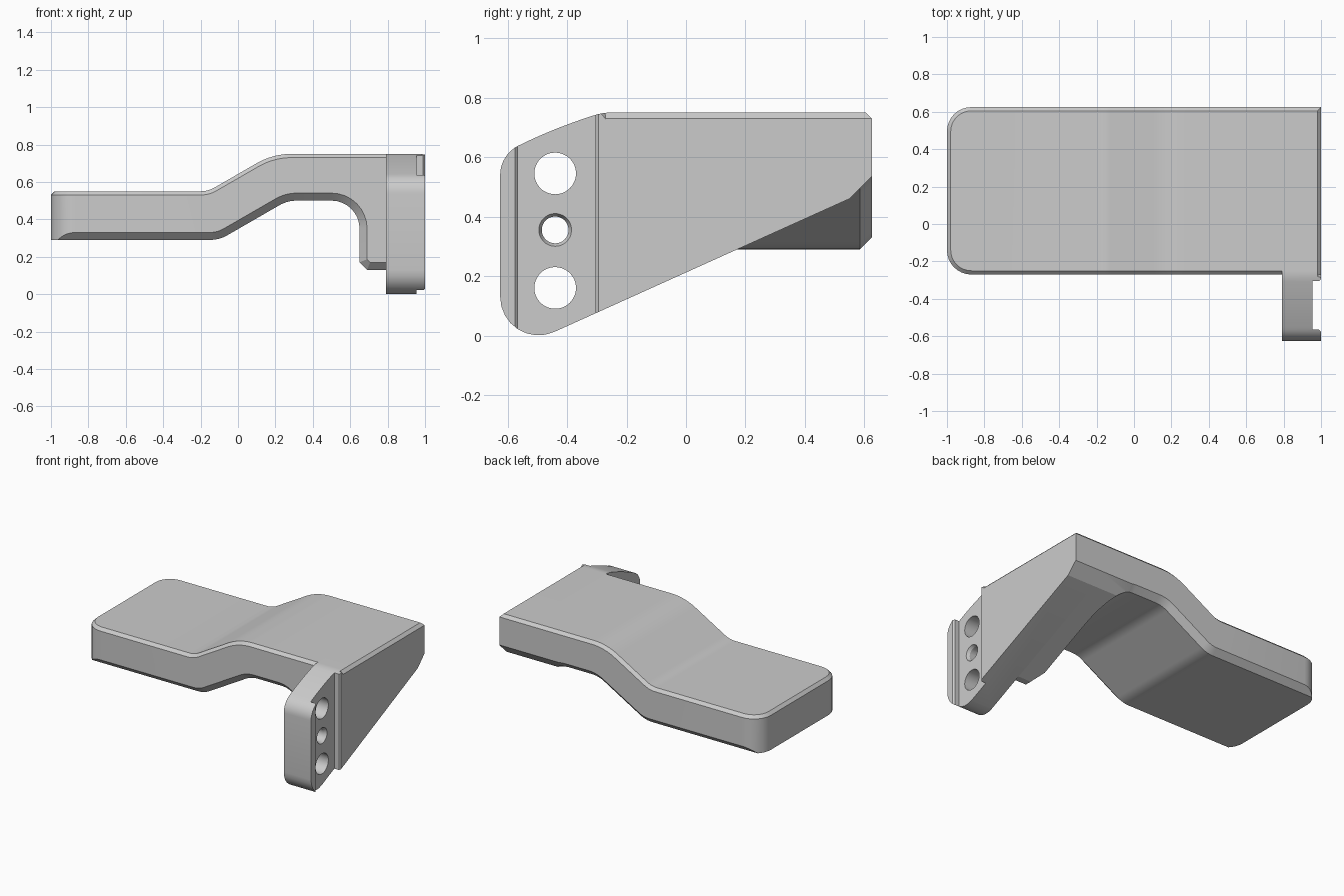
import bpy, bmesh, math
from mathutils import Vector, Matrix

if "Cube" in bpy.data.objects:
    bpy.data.objects.remove(bpy.data.objects["Cube"])

GREY = (0.6, 0.6, 0.6, 1)
grey = bpy.data.materials.new("plain grey")
grey.use_nodes = True
grey.diffuse_color = GREY
grey.node_tree.nodes["Principled BSDF"].inputs["Base Color"].default_value = GREY


def rounded(corners, steps=8):
    """Outline from (u, v, tangent length) corners, each filleted with an arc."""
    out = []
    for i, (u, v, t) in enumerate(corners):
        p = Vector((u, v))
        if t == 0:
            out.append(p)
            continue
        a = (Vector(corners[i - 1][:2]) - p).normalized()
        b = (Vector(corners[(i + 1) % len(corners)][:2]) - p).normalized()
        half = a.angle(b) / 2
        radius = t * math.tan(half)
        centre = p + (a + b).normalized() * (t / math.cos(half))
        start = (p + a * t - centre).normalized()
        end = (p + b * t - centre).normalized()
        out += [centre + start.slerp(end, k / steps).normalized() * radius for k in range(steps + 1)]
    return out


def prism(name, outline, axis, low, high):
    """Extrude a flat outline along the given axis (0 = x, 1 = y, 2 = z)."""
    bm = bmesh.new()
    verts = []
    for p in outline:
        co = list(p[:2])
        co.insert(axis, low)
        verts.append(bm.verts.new(co))
    face = bm.faces.new(verts)
    new = bmesh.ops.extrude_face_region(bm, geom=[face])["geom"]
    shift = Vector((0, 0, 0))
    shift[axis] = high - low
    bmesh.ops.translate(bm, vec=shift, verts=[v for v in new if isinstance(v, bmesh.types.BMVert)])
    return finish(name, bm)


def finish(name, bm):
    bmesh.ops.recalc_face_normals(bm, faces=bm.faces[:])
    mesh = bpy.data.meshes.new(name)
    bm.to_mesh(mesh)
    bm.free()
    mesh.materials.append(grey)
    obj = bpy.data.objects.new(name, mesh)
    bpy.context.collection.objects.link(obj)
    return obj


def round_cutter(name, y, z, x1, x2, r1, r2):
    bm = bmesh.new()
    place = Matrix.Translation(((x1 + x2) / 2, y, z)) @ Matrix.Rotation(math.pi / 2, 4, 'Y')
    bmesh.ops.create_cone(bm, cap_ends=True, segments=48, radius1=r1, radius2=r2,
                          depth=x2 - x1, matrix=place)
    return finish(name, bm)


def boolean(obj, cutter, operation='DIFFERENCE'):
    mod = obj.modifiers.new("cut", 'BOOLEAN')
    mod.operation, mod.solver, mod.object = operation, 'EXACT', cutter
    bpy.context.view_layer.objects.active = obj
    bpy.ops.object.modifier_apply(modifier=mod.name)
    bpy.data.objects.remove(cutter)


def chamfer(obj, size, rule):
    """Chamfer every edge whose two face normals and midpoint satisfy the rule."""
    bm = bmesh.new()
    bm.from_mesh(obj.data)
    bmesh.ops.remove_doubles(bm, verts=bm.verts[:], dist=0.0001)
    bm.normal_update()
    edges = []
    for e in bm.edges:
        if len(e.link_faces) == 2:
            m, n = [f.normal for f in e.link_faces]
            mid = (e.verts[0].co + e.verts[1].co) / 2
            if rule(m, n, mid) or rule(n, m, mid):
                edges.append(e)
    bmesh.ops.bevel(bm, geom=edges, offset=size, offset_type='OFFSET', segments=1,
                    profile=0.5, affect='EDGES', clamp_overlap=False)
    bm.to_mesh(obj.data)
    bm.free()


FRONT, BACK, JOIN = -0.27, 0.625, 0.79

# Stepped arm with a short inner leg
arm = prism("stepped_arm", rounded([
    (-1, 0.55, 0), (-0.16, 0.55, 0.04), (0.187, 0.75, 0.1), (JOIN, 0.75, 0),
    (JOIN, 0.13, 0), (0.69, 0.13, 0), (0.65, 0.17, 0), (0.65, 0.5, 0.15),
    (0.264, 0.5, 0.05), (-0.1, 0.29, 0.05), (-1, 0.29, 0)]), 1, FRONT, BACK)

# Wide chamfer along the underside, rounded left corners, fine chamfer on top
chamfer(arm, 0.04, lambda m, n, p: abs(m.y) > 0.9 and (n.z < -0.05 or (n.x < -0.5 and p.x > 0.5)))
boolean(arm, prism("corner_rounder", rounded([
    (-1, FRONT, 0.13), (1, FRONT, 0), (1, BACK, 0), (-1, BACK, 0.13)]), 2, -0.5, 1.5), 'INTERSECT')
chamfer(arm, 0.02, lambda m, n, p: m.z > 0.5 and abs(n.z) < 0.1 and p.x < JOIN - 0.005)

# Sloped underside of the leg
boolean(arm, prism("slope_cutter", [
    (-0.8, -0.148), (0.55, 0.46), (0.7, 0.61), (0.7, -0.3), (-0.8, -0.3)], 0, 0.5, 0.9))

# Mounting plate with a tapered outline and a drilled front flange
plate = prism("mounting_plate", rounded([
    (-0.625, -0.07, 0.2), (0.55, 0.46, 0), (BACK, 0.535, 0), (BACK, 0.73, 0), (0.605, 0.75, 0),
    (-0.28, 0.75, 0.03), (-0.44, 0.698, 0.12), (-0.625, 0.609, 0.069)]), 0, JOIN, 1)
chamfer(plate, 0.02, lambda m, n, p: m.z > 0.99 and n.x > 0.9)

# Shallow pocket across the flange, with eased edges
boolean(plate, prism("pocket_cutter", [
    (0.955, -0.565), (0.955, -0.305), (0.99, -0.305), (1.01, -0.285),
    (1.01, -0.585), (0.99, -0.565)], 2, -0.5, 1.5))

# Two large holes, and a small one with a countersink
for z, r in ((0.545, 0.07), (0.355, 0.045), (0.16, 0.07)):
    boolean(plate, round_cutter("hole_cutter", -0.44, z, 0.6, 1.2, r, r))
boolean(plate, round_cutter("sink_cutter", -0.44, 0.355, 0.935, 0.975, 0.045, 0.065))

# Smooth the fillets and keep the chamfers crisp
bpy.ops.object.select_all(action='DESELECT')
for obj in (arm, plate):
    obj.select_set(True)
bpy.context.view_layer.objects.active = arm
bpy.ops.object.shade_smooth_by_angle(angle=math.radians(20))
